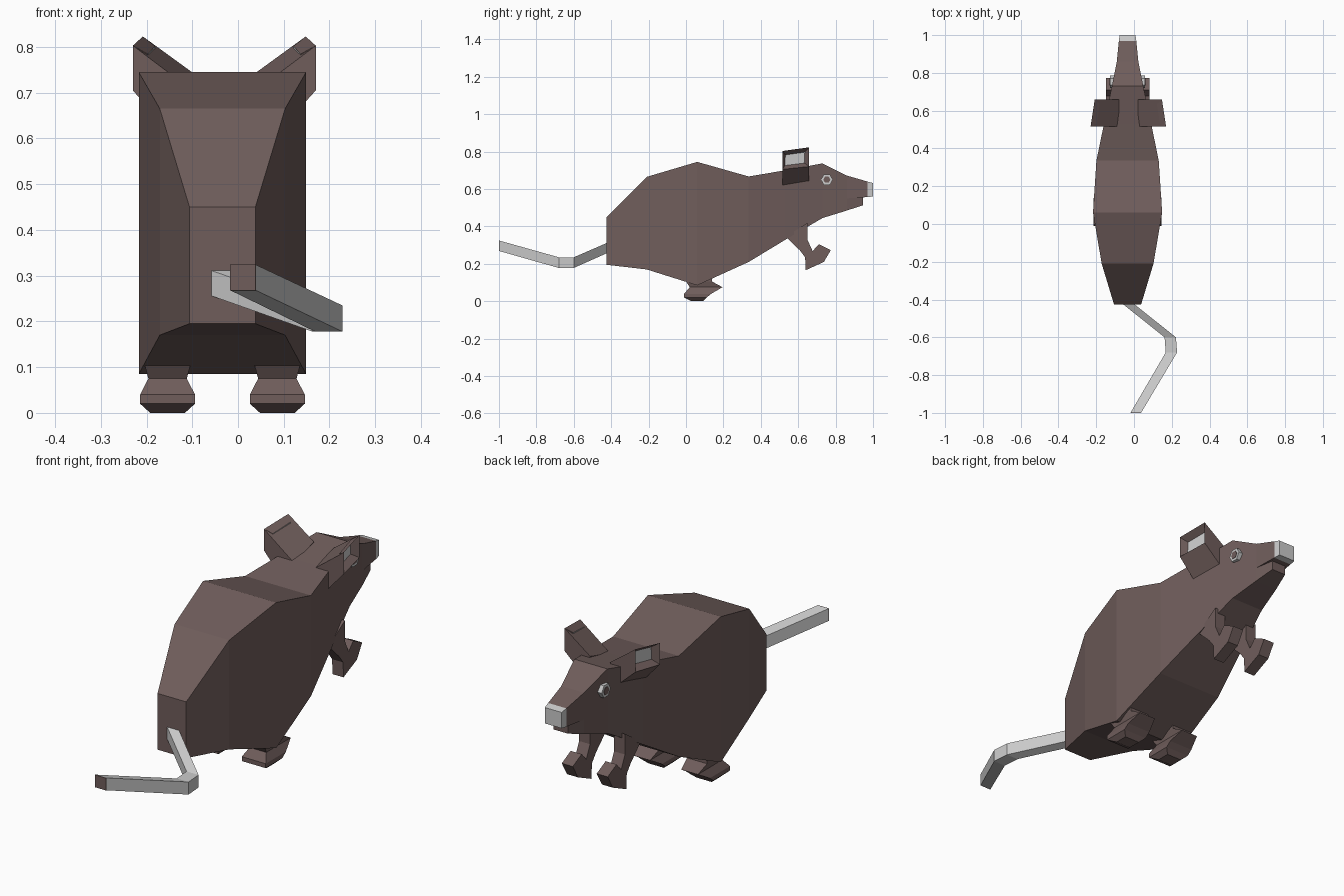
import bpy, bmesh
from math import pi
from mathutils import Matrix

if "Cube" in bpy.data.objects:
    bpy.data.objects.remove(bpy.data.objects["Cube"])

CX = -0.034  # symmetry plane of the animal


def material(name, rgb):
    m = bpy.data.materials.new(name)
    m.diffuse_color = (*rgb, 1)
    m.use_nodes = True
    m.node_tree.nodes["Principled BSDF"].inputs["Base Color"].default_value = m.diffuse_color
    return m


BROWN = material("brown_fur", (0.16, 0.11, 0.105))
GREY = material("grey_skin", (0.8, 0.8, 0.8))


def finish(name, bm, *mats):
    bmesh.ops.recalc_face_normals(bm, faces=bm.faces)
    me = bpy.data.meshes.new(name)
    bm.to_mesh(me)
    bm.free()
    for m in mats:
        me.materials.append(m)
    ob = bpy.data.objects.new(name, me)
    bpy.context.collection.objects.link(ob)
    return ob


def skin(rings):
    """Closed skin through rings with equal point counts."""
    bm = bmesh.new()
    vs = [[bm.verts.new(p) for p in r] for r in rings]
    n = len(rings[0])
    for a, b in zip(vs, vs[1:]):
        for i in range(n):
            j = (i + 1) % n
            bm.faces.new((a[i], a[j], b[j], b[i]))
    bm.faces.new(vs[0])
    bm.faces.new(vs[-1])
    bmesh.ops.recalc_face_normals(bm, faces=bm.faces)
    return bm


def box_loft(name, sections, mat):
    """Sections are (y, centre x, half width, bottom z, top z)."""
    return finish(name, skin([[(c - w, y, a), (c + w, y, a), (c + w, y, b), (c - w, y, b)]
                              for y, c, w, a, b in sections]), mat)


# Body and head
box_loft("body", [
    (-0.425, CX, 0.072, 0.195, 0.45), (-0.21, CX, 0.137, 0.17, 0.665),
    (0.06, CX, 0.183, 0.085, 0.745), (0.335, CX, 0.165, 0.21, 0.667),
    (0.53, CX, 0.125, 0.328, 0.70), (0.73, CX, 0.083, 0.445, 0.737),
    (0.86, CX, 0.057, 0.485, 0.672)], BROWN)
box_loft("muzzle", [(0.86, CX, 0.057, 0.55, 0.672), (0.97, CX, 0.046, 0.557, 0.64)], BROWN)
box_loft("lower_jaw", [(0.86, CX, 0.057, 0.485, 0.555), (0.945, CX, 0.036, 0.513, 0.56)], BROWN)
box_loft("nose", [(0.97, CX, 0.046, 0.557, 0.64), (1.0, CX, 0.042, 0.56, 0.632)], GREY)

# Tail with a fur-coloured tip
box_loft("tail", [
    (-0.42, CX, 0.03, 0.258, 0.313), (-0.60, 0.192, 0.03, 0.178, 0.235),
    (-0.68, 0.198, 0.03, 0.178, 0.235), (-0.997, 0.011, 0.028, 0.268, 0.324)], GREY)
box_loft("tail_tip", [(-0.997, 0.011, 0.028, 0.268, 0.324),
                      (-1.0, 0.01, 0.028, 0.268, 0.324)], BROWN)

ARM = [(0.533, 0.345), (0.608, 0.273), (0.637, 0.235), (0.64, 0.166), (0.737, 0.21),
       (0.774, 0.273), (0.71, 0.305), (0.677, 0.268), (0.65, 0.327), (0.65, 0.42)]

for s, side in ((-1, "left"), (1, "right")):
    # Front leg: side profile extruded across
    finish(side + "_front_leg", skin([[(CX + s * x, y, z) for y, z in ARM]
                                      for x in (0.06, 0.115)]), BROWN)

    # Hind leg: stacked sections from sole to thigh
    c = CX + s * 0.12
    hind = [(0.0, 0.03, 0.09, 0.038), (0.02, -0.01, 0.11, 0.06), (0.04, -0.01, 0.135, 0.06),
            (0.075, 0.02, 0.195, 0.042), (0.105, 0.0, 0.14, 0.05), (0.16, 0.0, 0.14, 0.05)]
    finish(side + "_hind_foot", skin([[(c - w, a, z), (c + w, a, z), (c + w, b, z), (c - w, b, z)]
                                      for z, a, b, w in hind]), BROWN)

    # Ear: flared block with a recessed grey inside
    back = [(0.05, 0.69), (0.2, 0.803), (0.2, 0.705), (0.11, 0.605)]
    front = [(0.05, 0.73), (0.178, 0.823), (0.178, 0.72), (0.09, 0.64)]
    bm = skin([[(-0.03 + s * x, y, z) for x, z in ring]
               for y, ring in ((0.515, back), (0.658, front))])
    outer = [f for f in bm.faces if f.normal.x * s > 0.8]
    bmesh.ops.inset_region(bm, faces=outer, thickness=0.028, depth=-0.03)
    for f in outer:
        f.material_index = 1
    finish(side + "_ear", bm, BROWN, GREY)

    # Eye: hexagonal rim with a dark centre
    for part, r, x, mat in (("eye_rim", 0.032, 0.078, GREY), ("pupil", 0.019, 0.08, BROWN)):
        bm = bmesh.new()
        bmesh.ops.create_cone(bm, cap_ends=True, segments=6, radius1=r, radius2=r, depth=0.03,
                              matrix=Matrix.Translation((CX + s * x, 0.753, 0.65))
                              @ Matrix.Rotation(pi / 2, 4, 'Y'))
        finish(side + "_" + part, bm, mat)
